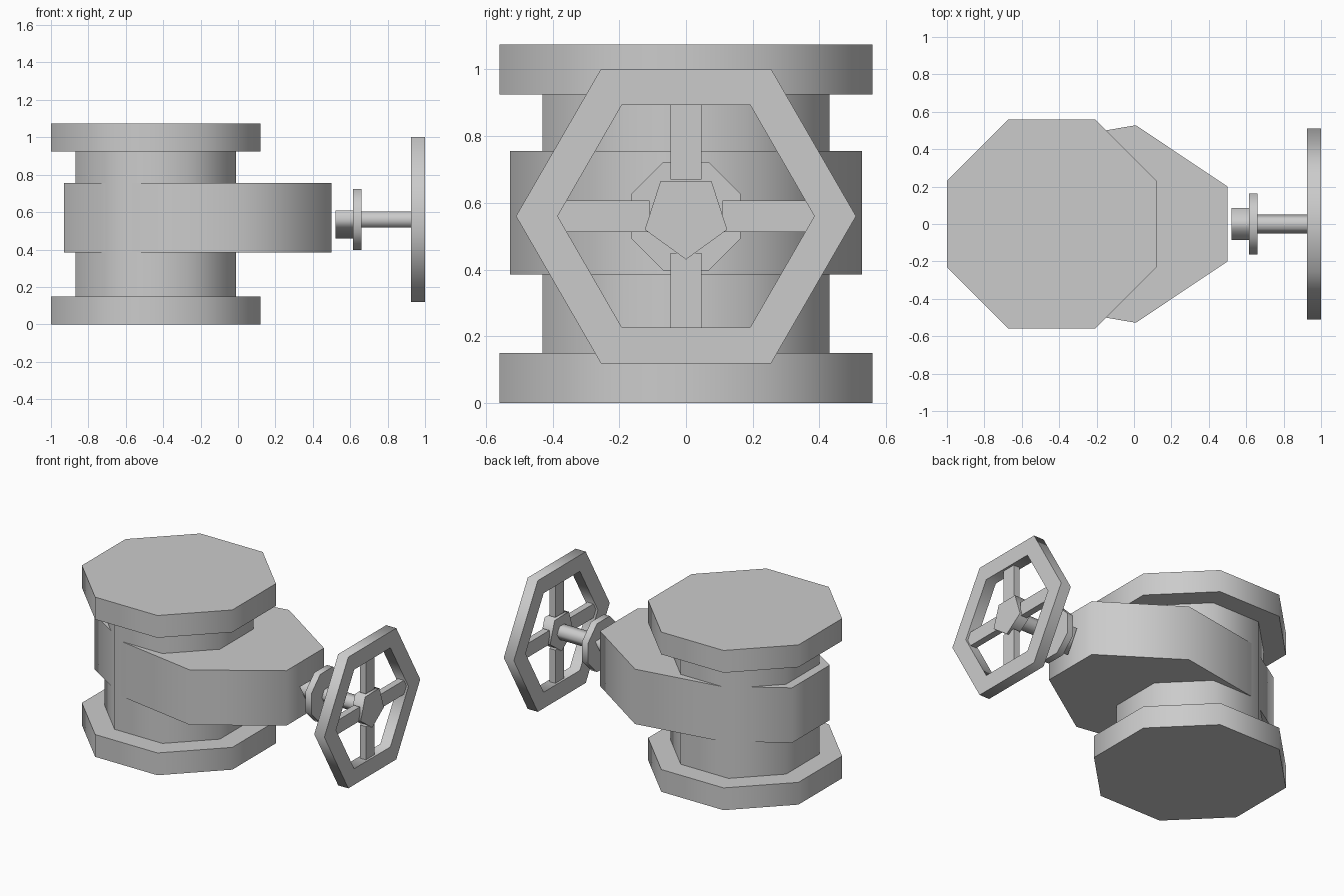
import bpy, bmesh
from math import sin, cos, pi

if "Cube" in bpy.data.objects:
    bpy.data.objects.remove(bpy.data.objects["Cube"])

WHEEL_Z = 0.56
PIPE_X = -0.44


def ngon(n, r, start, ca=0.0, cb=0.0):
    """Regular polygon; start is the angle of the first corner."""
    return [(ca + r * cos(start + 2 * pi * i / n), cb + r * sin(start + 2 * pi * i / n))
            for i in range(n)]


def octagon(apothem, ca, cb):
    return ngon(8, apothem / cos(pi / 8), pi / 8, ca, cb)


def prism(name, outline, axis, lo, hi, hole=None, smooth=True):
    """Extrude an outline along x or z; smooth walls, crisp flat ends."""
    bm = bmesh.new()

    def loop(pts, d):
        return [bm.verts.new((a, b, d) if axis == 'z' else (d, a, b)) for a, b in pts]

    def walls(l0, l1):
        n = len(l0)
        for i in range(n):
            j = (i + 1) % n
            f = bm.faces.new((l0[i], l0[j], l1[j], l1[i]))
            f.smooth = smooth

    o0, o1 = loop(outline, lo), loop(outline, hi)
    walls(o0, o1)
    if hole:
        i0, i1 = loop(hole, lo), loop(hole, hi)
        walls(i0, i1)
        n = len(hole)
        for a, b in ((o0, i0), (o1, i1)):
            for i in range(n):
                j = (i + 1) % n
                bm.faces.new((a[i], a[j], b[j], b[i]))
    else:
        bm.faces.new(o0)
        bm.faces.new(o1)
    bmesh.ops.recalc_face_normals(bm, faces=bm.faces[:])
    for e in bm.edges:
        if not all(f.smooth for f in e.link_faces):
            e.smooth = False
    me = bpy.data.meshes.new(name)
    bm.to_mesh(me)
    bm.free()
    ob = bpy.data.objects.new(name, me)
    bpy.context.collection.objects.link(ob)
    return ob


# Pipe with its two flanges
prism("lower_flange", octagon(0.56, PIPE_X, 0), 'z', 0.0, 0.15)
prism("pipe", octagon(0.43, PIPE_X, 0), 'z', 0.15, 0.925)
prism("upper_flange", octagon(0.56, PIPE_X, 0), 'z', 0.925, 1.075)

# Valve body, mirrored across y
half = [(0.5, 0.2), (0.01, 0.528), (-0.565, 0.43), (-0.93, 0.2)]
prism("valve_body", half + [(x, -y) for x, y in reversed(half)], 'z', 0.385, 0.755)

# Stem, three-sided collar and washer
prism("collar", ngon(3, 0.1, -pi / 2, 0, WHEEL_Z), 'x', 0.52, 0.62)
prism("washer", octagon(0.163, 0, WHEEL_Z), 'x', 0.615, 0.66)
prism("stem", ngon(6, 0.05, 0, 0, WHEEL_Z), 'x', 0.62, 0.95)

# Hand wheel: rim, hub and four spokes
prism("wheel_rim", ngon(6, 0.51, 0, 0, WHEEL_Z), 'x', 0.925, 1.0,
      hole=ngon(6, 0.385, 0, 0, WHEEL_Z))
prism("wheel_hub", ngon(5, 0.13, -pi / 2, 0, WHEEL_Z), 'x', 0.925, 1.0)
for i in range(4):
    c, s = cos(i * pi / 2), sin(i * pi / 2)
    end = 0.385 if i % 2 == 0 else 0.345
    rect = [(0.11, -0.047), (end, -0.047), (end, 0.047), (0.11, 0.047)]
    prism(f"wheel_spoke_{i + 1}",
          [(a * c - b * s, WHEEL_Z + a * s + b * c) for a, b in rect],
          'x', 0.94, 0.985, smooth=False)
